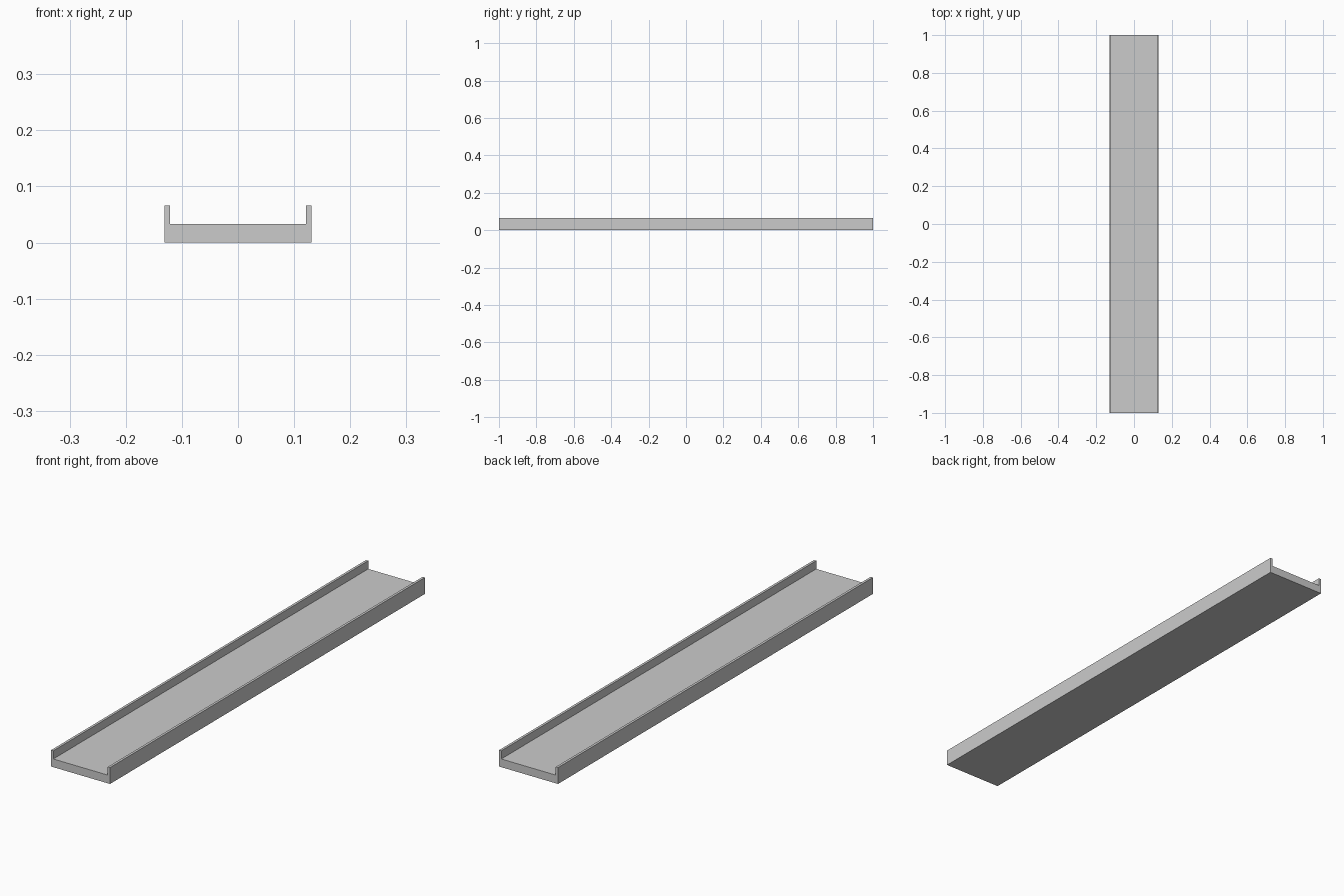
import bpy, bmesh

if "Cube" in bpy.data.objects:
    bpy.data.objects.remove(bpy.data.objects["Cube"])

HALF_W, INNER, FLOOR, TOP, HALF_L = 0.131, 0.121, 0.033, 0.066, 1.0

# Half of the channel cross-section, mirrored to give the full U profile
half = [(HALF_W, 0), (HALF_W, FLOOR), (HALF_W, TOP), (INNER, TOP), (INNER, FLOOR)]
profile = half + [(-x, z) for x, z in reversed(half)]

# Channel bed with side rails, swept along y in two equal sections
bm = bmesh.new()
rings = [[bm.verts.new((x, y, z)) for x, z in profile] for y in (-HALF_L, 0, HALF_L)]
n = len(profile)
for a, b in zip(rings, rings[1:]):
    for i in range(n):
        j = (i + 1) % n
        bm.faces.new((a[i], a[j], b[j], b[i]))

# End caps: bed plus one rectangle per rail
for ring in (rings[0], rings[-1]):
    for ids in ((0, 1, 4, 5, 8, 9), (1, 2, 3, 4), (5, 6, 7, 8)):
        bm.faces.new([ring[i] for i in ids])
bmesh.ops.recalc_face_normals(bm, faces=bm.faces)

mesh = bpy.data.meshes.new("channel_track")
bm.to_mesh(mesh)
bm.free()
track = bpy.data.objects.new("channel_track", mesh)
bpy.context.collection.objects.link(track)
